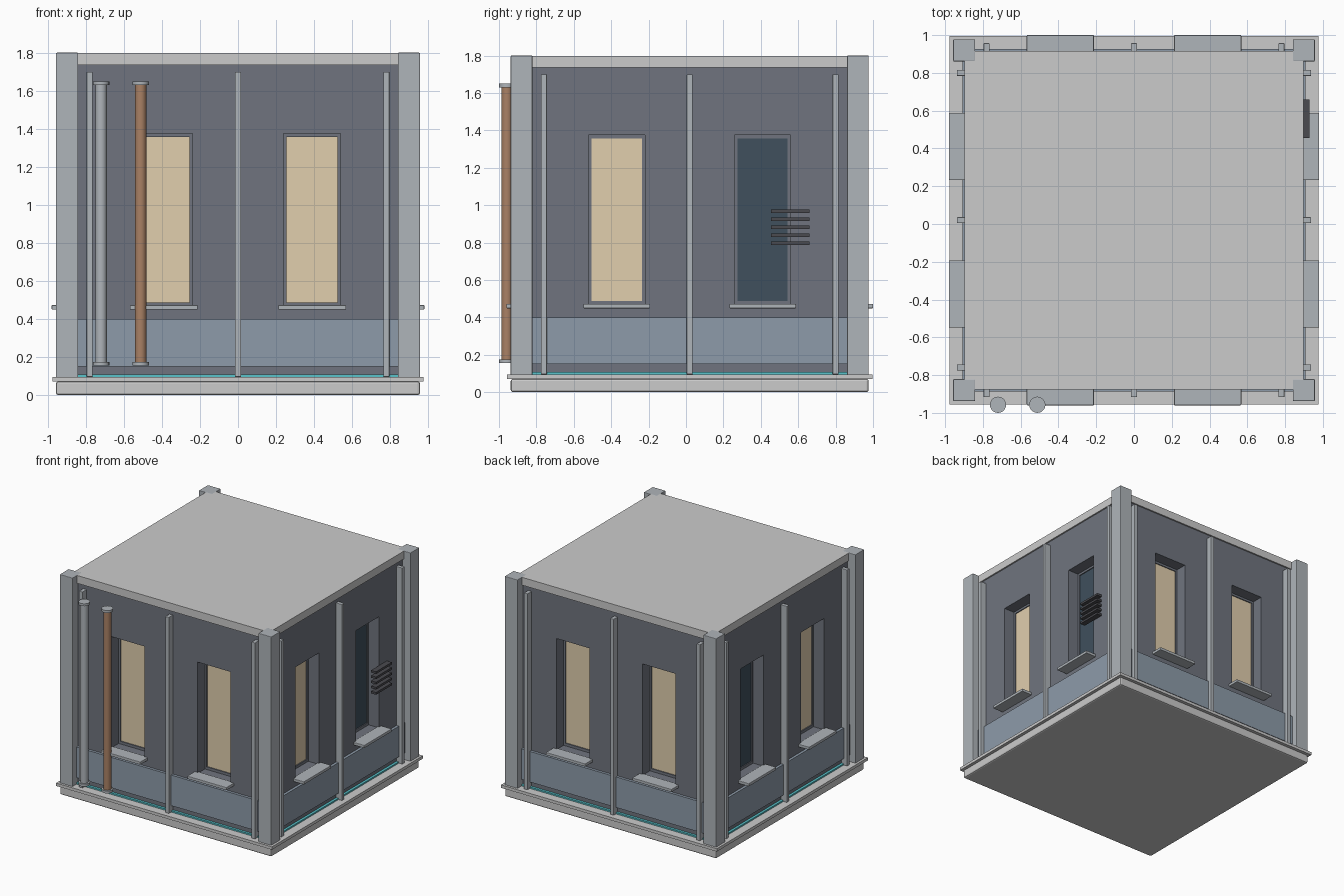
import bpy, bmesh, math
from mathutils import Matrix, Vector

if "Cube" in bpy.data.objects:
    bpy.data.objects.remove(bpy.data.objects["Cube"])

CY = 0.02  # the body sits slightly back because the pipes stick out in front


def mat(name, r, g, b):
    m = bpy.data.materials.new(name)
    m.diffuse_color = (r, g, b, 1)
    m.use_nodes = True
    m.node_tree.nodes["Principled BSDF"].inputs["Base Color"].default_value = m.diffuse_color
    return m


WALL = mat("slate_wall", 0.16, 0.175, 0.21)
PANEL = mat("blue_panel", 0.27, 0.33, 0.40)
TRIM = mat("light_metal", 0.43, 0.46, 0.49)
WARM = mat("warm_glass", 0.75, 0.62, 0.42)
DARK = mat("dark_glass", 0.05, 0.08, 0.11)
COPPER = mat("copper", 0.40, 0.22, 0.13)
CYAN = mat("cyan_strip", 0.10, 0.55, 0.60)
VENT = mat("vent_metal", 0.07, 0.07, 0.08)


def finish(name, bm, material, matrix):
    bmesh.ops.recalc_face_normals(bm, faces=bm.faces)
    me = bpy.data.meshes.new(name)
    bm.to_mesh(me)
    bm.free()
    ob = bpy.data.objects.new(name, me)
    bpy.context.collection.objects.link(ob)
    ob.matrix_world = matrix
    if material:
        me.materials.append(material)
    return ob


def side_matrix(k):
    """Frame of side k: 0 front, 1 right, 2 back, 3 left."""
    return Matrix.Translation((0, CY, 0)) @ Matrix.Rotation(k * math.pi / 2, 4, 'Z')


def box(name, u, d, z, material=None, k=0, bevel=0):
    """Box from ranges: u along the side, d outward from the centre, z up."""
    bm = bmesh.new()
    bmesh.ops.create_cube(bm, size=1)
    for v in bm.verts:
        v.co = Vector((u[v.co.x > 0], -d[v.co.y < 0], z[v.co.z > 0]))
    ob = finish(name, bm, material, side_matrix(k))
    if bevel:
        m = ob.modifiers.new("bevel", 'BEVEL')
        m.width, m.segments = bevel, 2
    return ob


def sheet(name, us, zs, d, thick, holes, material, k):
    """Upright grid sheet with some cells left open, thickened inward."""
    bm = bmesh.new()
    vs = [[bm.verts.new((u, -d, z)) for z in zs] for u in us]
    for i in range(len(us) - 1):
        for j in range(len(zs) - 1):
            if (i, j) not in holes:
                bm.faces.new((vs[i][j], vs[i + 1][j], vs[i + 1][j + 1], vs[i][j + 1]))
    geo = bmesh.ops.extrude_face_region(bm, geom=bm.faces[:])["geom"]
    # keep the outer skin as well as the extruded inner skin
    moved = [v for v in geo if isinstance(v, bmesh.types.BMVert)]
    bmesh.ops.translate(bm, verts=moved, vec=(0, thick, 0))
    return finish(name, bm, material, side_matrix(k))


def cylinder(name, x, y, z0, z1, r, material):
    bm = bmesh.new()
    bmesh.ops.create_cone(bm, cap_ends=True, segments=20, radius1=r, radius2=r, depth=z1 - z0)
    for f in bm.faces:
        f.smooth = len(f.verts) == 4
    for e in bm.edges:
        e.smooth = all(len(f.verts) == 4 for f in e.link_faces)
    return finish(name, bm, material, Matrix.Translation((x, y, (z0 + z1) / 2)))


# Base, ledge and roof
box("base_slab", (-0.957, 0.957), (-0.957, 0.957), (0, 0.072), bevel=0.012)
box("base_ledge", (-0.976, 0.976), (-0.976, 0.976), (0.072, 0.096))
box("roof_slab", (-0.897, 0.897), (-0.897, 0.897), (1.735, 1.799))

# Four sides
for k, side in enumerate(("front", "right", "back", "left")):
    # wall with two window openings
    sheet(f"{side}_wall", (-0.88, -0.54, -0.24, 0.24, 0.54, 0.88), (0.09, 0.465, 1.375, 1.74),
          0.885, 0.12, {(1, 1), (3, 1)}, WALL, k)
    box(f"{side}_lower_panel", (-0.85, 0.85), (0.87, 0.907), (0.15, 0.40), PANEL, k)
    box(f"{side}_light_strip", (-0.85, 0.85), (0.87, 0.905), (0.096, 0.108), CYAN, k)
    box(f"{side}_corner_post", (0.841, 0.957), (0.841, 0.957), (0.09, 1.80), TRIM, k, 0.004)
    # thin vertical ribs
    for i, u in enumerate((-0.78, 0, 0.78)):
        box(f"{side}_rib_{i}", (u - 0.016, u + 0.016), (0.87, 0.937), (0.096, 1.70), TRIM, k, 0.003)
    # windows: frame, glass and sill
    for i, u in enumerate((-0.39, 0.39)):
        dark = (k, i) in {(1, 1), (3, 0)}
        sheet(f"{side}_window_frame_{i}", (u - 0.15, u - 0.134, u + 0.134, u + 0.15),
              (0.465, 0.487, 1.357, 1.375), 0.79, 0.02, {(1, 1)}, WALL, k)
        box(f"{side}_window_glass_{i}", (u - 0.145, u + 0.145), (0.765, 0.782), (0.47, 1.37),
            DARK if dark else WARM, k)
        box(f"{side}_window_sill_{i}", (u - 0.178, u + 0.178), (0.87, 0.98), (0.449, 0.473), TRIM, k, 0.004)

# Vent slats on the right side
for i in range(5):
    z = 0.797 + i * 0.0425
    box(f"vent_slat_{i}", (0.435, 0.64), (0.885, 0.93), (z - 0.009, z + 0.009), VENT, 1)

# Pipes with end collars on the front
for name, x, m in (("grey_pipe", -0.72, TRIM), ("copper_pipe", -0.512, COPPER)):
    cylinder(name, x, -0.957, 0.16, 1.64, 0.03, m)
    for end, z in (("bottom", 0.155), ("top", 1.63)):
        cylinder(f"{name}_{end}_collar", x, -0.957, z, z + 0.02, 0.043, TRIM)
